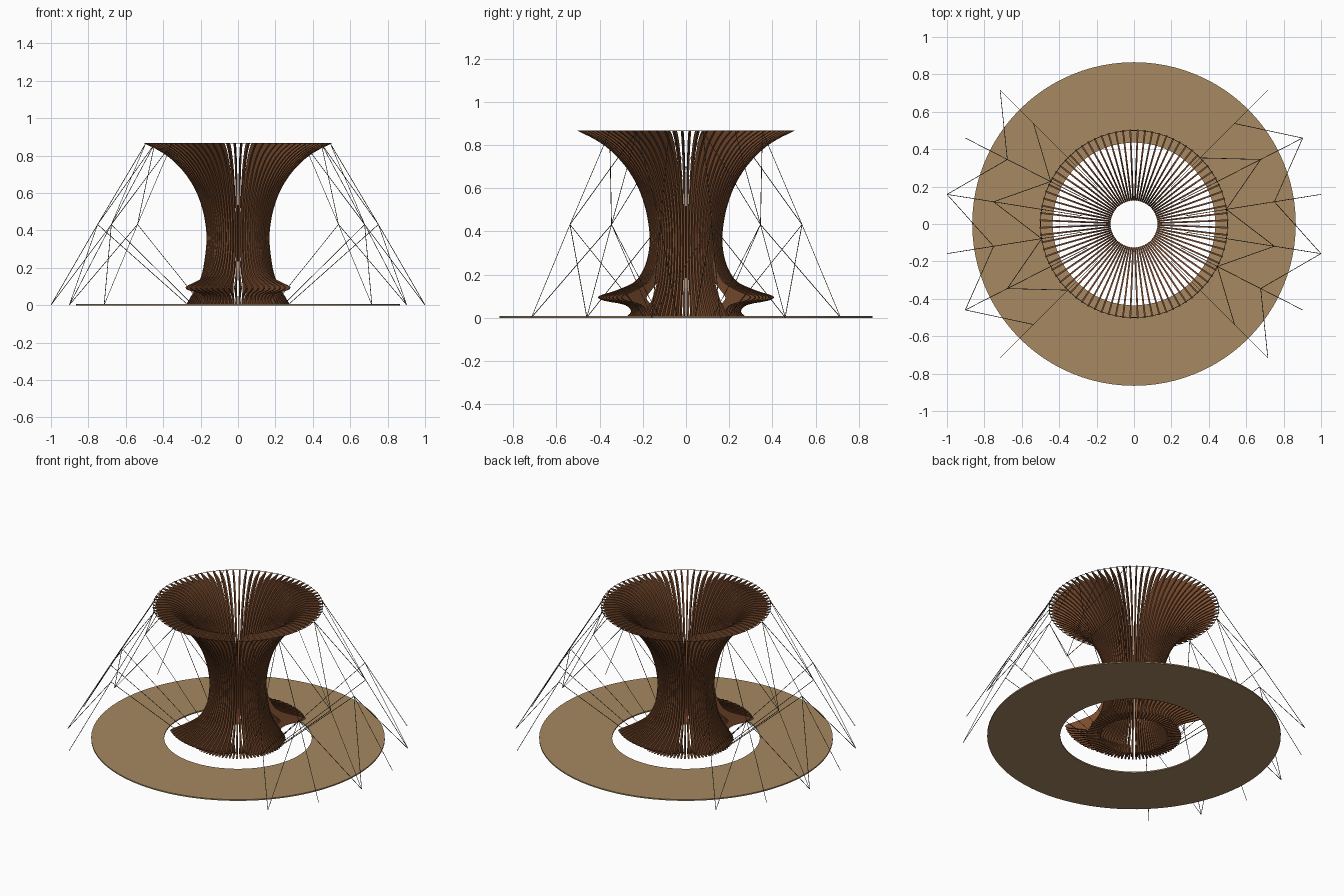
import bpy, bmesh, math
from mathutils import Vector

if "Cube" in bpy.data.objects:
    bpy.data.objects.remove(bpy.data.objects["Cube"])


def material(name, rgb):
    m = bpy.data.materials.new(name)
    m.diffuse_color = (*rgb, 1)
    m.use_nodes = True
    m.node_tree.nodes["Principled BSDF"].inputs["Base Color"].default_value = m.diffuse_color
    return m


WOOD = material("brown_wood", (0.2, 0.073, 0.028))
SAND = material("sand_tan", (0.38, 0.25, 0.12))
CABLE = material("dark_cable", (0.07, 0.06, 0.045))


def finish(bm, name, mat):
    bmesh.ops.recalc_face_normals(bm, faces=bm.faces)
    me = bpy.data.meshes.new(name)
    bm.to_mesh(me)
    bm.free()
    me.materials.append(mat)
    ob = bpy.data.objects.new(name, me)
    bpy.context.collection.objects.link(ob)
    return ob


def smooth_path(pts, steps=3):
    """Catmull-Rom curve through (radius, height) points."""
    p = [Vector(q) for q in pts]
    p = [2 * p[0] - p[1]] + p + [2 * p[-1] - p[-2]]
    out = []
    for i in range(1, len(p) - 2):
        a, b, c, d = p[i - 1:i + 3]
        for s in range(steps):
            t = s / steps
            out.append(0.5 * (2 * b + (c - a) * t + (2 * a - 5 * b + 4 * c - d) * t * t
                              + (3 * b - a - 3 * c + d) * t ** 3))
    return out + [p[-2]]


def add_fin(bm, outer, inner, angle, thick=0.009):
    """Flat radial rib between an outer and an inner edge curve."""
    ca, sa = math.cos(angle), math.sin(angle)
    rows = []
    for o, i in zip(outer, inner):
        rows.append([bm.verts.new((q.x * ca - s * sa, q.x * sa + s * ca, q.y))
                     for q, s in ((o, -thick / 2), (o, thick / 2),
                                  (i, thick / 2), (i, -thick / 2))])
    for r0, r1 in zip(rows, rows[1:]):
        for k in range(4):
            j = (k + 1) % 4
            bm.faces.new((r0[k], r0[j], r1[j], r1[k]))
    bm.faces.new(rows[0])
    bm.faces.new(rows[-1])


# Rib profiles: shared funnel, with either a plain foot or a seat bulge
top_out = [(.168, .36), (.175, .44), (.192, .52), (.225, .61), (.28, .7),
           (.35, .775), (.42, .825), (.505, .867)]
top_in = [(.125, .36), (.13, .44), (.147, .53), (.18, .63), (.233, .73),
          (.3, .805), (.35, .845), (.4, .867)]
plain_out = [(.28, 0), (.25, .05), (.215, .11), (.19, .18), (.175, .27)]
plain_in = [(.2, 0), (.185, .05), (.165, .11), (.145, .18), (.13, .27)]
seat_out = [(.28, 0), (.255, .03), (.285, .06), (.385, .08), (.405, .1),
            (.33, .125), (.24, .165), (.2, .22), (.178, .28)]
seat_in = [(.2, 0), (.205, .03), (.225, .06), (.25, .085), (.25, .1),
           (.225, .125), (.185, .165), (.155, .22), (.134, .28)]

# Eighty ribs, seats on the front and back quarters
N = 80
plain, seat = bmesh.new(), bmesh.new()
for n in range(N):
    a = 2 * math.pi * (n + 0.5) / N
    if abs(math.sin(a)) > abs(math.cos(a)):
        add_fin(seat, smooth_path(seat_out + top_out), smooth_path(seat_in + top_in), a)
    else:
        add_fin(plain, smooth_path(plain_out + top_out), smooth_path(plain_in + top_in), a)
finish(plain, "plain_ribs", WOOD)
finish(seat, "seat_ribs", WOOD)

# Flat ground ring
bm = bmesh.new()
SEG = 96
rings = []
for r, z in ((.435, 0), (.865, 0), (.865, .008), (.435, .008)):
    rings.append([bm.verts.new((r * math.cos(2 * math.pi * k / SEG),
                                r * math.sin(2 * math.pi * k / SEG), z)) for k in range(SEG)])
for q in range(4):
    A, B = rings[q], rings[(q + 1) % 4]
    for k in range(SEG):
        j = (k + 1) % SEG
        bm.faces.new((A[k], A[j], B[j], B[k]))
finish(bm, "floor_ring", SAND)


def polar(r, deg, z):
    return Vector((r * math.cos(math.radians(deg)), r * math.sin(math.radians(deg)), z))


def add_cable(bm, p, q, rad=0.0017):
    """Thin four-sided rod between two points."""
    d = (q - p).normalized()
    u = d.cross(Vector((0, 0, 1))).normalized() * rad
    v = d.cross(u).normalized() * rad
    ends = [[bm.verts.new(c + w) for w in (u, v, -u, -v)] for c in (p, q)]
    for k in range(4):
        j = (k + 1) % 4
        bm.faces.new((ends[0][k], ends[0][j], ends[1][j], ends[1][k]))
    bm.faces.new(ends[0])
    bm.faces.new(ends[1])


# Cable nets on both sides: stays, zigzag bracing and ties to the base
for name, turn in (("right_cable_net", 0), ("left_cable_net", 180)):
    bm = bmesh.new()
    angles = [turn + d for d in (-45, -27, -9, 9, 27, 45)]
    rim = [polar(.5, d, .864) for d in angles]
    node = [polar(.76, d, .432) for d in angles]
    foot = [polar(1.012, d, .002) for d in angles]
    base = [polar(.28, d, .01) for d in angles]
    for k in range(6):
        add_cable(bm, rim[k], node[k])
        add_cable(bm, node[k], foot[k])
        add_cable(bm, node[k], base[k])
    for k in range(5):
        if k % 2 == 0:
            add_cable(bm, foot[k], node[k + 1])
            add_cable(bm, node[k], rim[k + 1])
        else:
            add_cable(bm, node[k], foot[k + 1])
            add_cable(bm, rim[k], node[k + 1])
    finish(bm, name, CABLE)

# Thin cable around the rim
bm = bmesh.new()
for k in range(N):
    add_cable(bm, polar(.5, 360 * (k + .5) / N, .866), polar(.5, 360 * (k + 1.5) / N, .866))
finish(bm, "rim_cable", CABLE)
